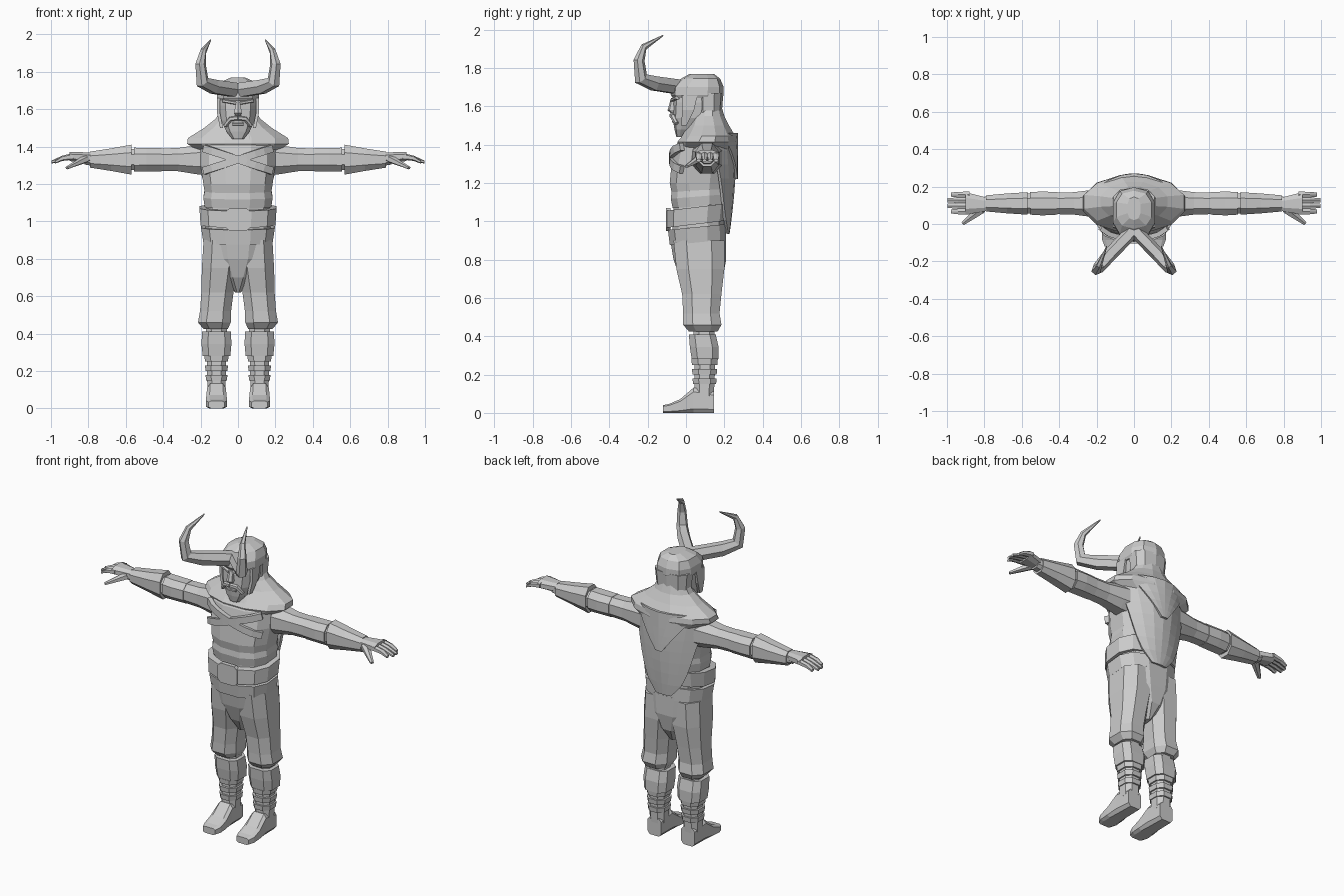
import bpy, bmesh, math
from mathutils import Vector

if "Cube" in bpy.data.objects:
    bpy.data.objects.remove(bpy.data.objects["Cube"], do_unlink=True)

SHADE = .6
grey = bpy.data.materials.new("plain grey")
grey.use_nodes = True
grey.diffuse_color = (SHADE, SHADE, SHADE, 1)
grey.node_tree.nodes["Principled BSDF"].inputs["Base Color"].default_value = grey.diffuse_color

RIGHTWARD, BACKWARD, UPWARD = Vector((1, 0, 0)), Vector((0, 1, 0)), Vector((0, 0, 1))
LEG_X, ARM_Y, ARM_Z = .115, .11, 1.33


def finish(name, bm, mirror=False):
    bmesh.ops.recalc_face_normals(bm, faces=bm.faces)
    mesh = bpy.data.meshes.new(name)
    bm.to_mesh(mesh)
    bm.free()
    mesh.materials.append(grey)
    part = bpy.data.objects.new(name, mesh)
    bpy.context.collection.objects.link(part)
    if mirror:
        part.modifiers.new("Mirror", 'MIRROR').use_mirror_merge = False
    return part


def loft(name, rings, sides=8, up=UPWARD, axis=None, boxy=.8, mirror=False):
    """Skin rings (centre, radius across, radius along up); a lower boxy is squarer."""
    bm = bmesh.new()
    angles = [(i + .5) * math.tau / sides for i in range(sides)]
    bend = lambda value: math.copysign(abs(value) ** boxy, value)
    widest = max(bend(math.cos(a)) for a in angles)
    tallest = max(bend(math.sin(a)) for a in angles)
    centres = [Vector(ring[0]) for ring in rings]
    loops = []
    for i, (centre, across, along) in enumerate(rings):
        ahead = centres[min(i + 1, len(rings) - 1)] - centres[max(i - 1, 0)]
        tangent = Vector(axis or ahead).normalized()
        u = up.cross(tangent).normalized() * across / widest
        v = tangent.cross(up.cross(tangent).normalized()) * along / tallest
        loops.append([bm.verts.new(centres[i] + u * bend(math.cos(a)) + v * bend(math.sin(a)))
                      for a in angles])
    for lower, upper in zip(loops, loops[1:]):
        for i in range(sides):
            j = (i + 1) % sides
            bm.faces.new((lower[i], lower[j], upper[j], upper[i]))
    bm.faces.new(loops[0])
    bm.faces.new(loops[-1])
    return finish(name, bm, mirror)


def level(z, front, back, half, x=0):
    """Horizontal ring between a front and a back depth."""
    return (x, (front + back) / 2, z), half, (back - front) / 2


def upright(name, *levels, sides=12, boxy=.8, tilt=0, mirror=False):
    loft(name, levels, sides, BACKWARD, (0, -tilt, 1), boxy, mirror)


def taper(name, start, end, wide, tall, **options):
    """Straight part whose two radii run evenly from start to end."""
    loft(name, [(start, wide[0], tall[0]), (end, wide[1], tall[1])], **options)


def sleeve(name, *stations, boxy=.85):
    """Arm part through stations (x, depth radius, height radius)."""
    rings = [((x, ARM_Y, ARM_Z), deep, tall) for x, deep, tall in stations]
    loft(name, rings, axis=RIGHTWARD, boxy=boxy, mirror=True)


def cloth(name, top, bottom, depth, half_width, wrap, rows=5):
    """Hanging sheet on the back; depth and half_width are rules of the drop from 0 to 1."""
    bm = bmesh.new()
    grid = []
    for r in range(rows + 1):
        drop = r / rows
        xs = [half_width(drop) * s / 3 for s in range(-3, 4)]
        z = top + (bottom - top) * drop
        grid.append([bm.verts.new((x, depth(drop) - wrap * x * x, z)) for x in xs])
    for upper, lower in zip(grid, grid[1:]):
        for i in range(len(upper) - 1):
            bm.faces.new((upper[i], upper[i + 1], lower[i + 1], lower[i]))
    solid = finish(name, bm).modifiers.new("Solidify", 'SOLIDIFY')
    solid.thickness, solid.offset = .015, 0


# Torso, belt and trousers
upright("torso", level(.95, -.07, .2, .175), level(1.1, -.065, .21, .17),
        level(1.2, -.085, .225, .185), level(1.3, -.075, .235, .2),
        level(1.4, -.05, .23, .2), level(1.48, 0, .22, .15))
upright("tunic_hem", level(.89, -.085, .21, .185), level(.97, -.095, .21, .197), tilt=.1)
upright("belt", level(.985, -.1, .21, .2), level(1.075, -.1, .22, .206), tilt=.12)
upright("waist_wrap", level(1.08, -.07, .215, .178), level(1.13, -.08, .22, .185),
        level(1.17, -.075, .22, .178), tilt=.08)
taper("buckle", (0, -.08, 1.01), (0, -.105, 1.01), (.066, .066), (.06, .06), boxy=.4)
upright("trouser_seat", level(.62, .02, .14, .015), level(.7, -.03, .19, .08),
        level(.8, -.065, .21, .155), level(.92, -.085, .21, .183))
upright("trouser_leg", level(.425, .015, .165, .065, x=.12), level(.46, -.015, .185, .088, x=.126),
        level(.52, -.015, .175, .083, x=.12), level(.62, -.02, .185, .086, x=.11),
        level(.75, -.05, .2, .096, x=.097), level(.9, -.065, .2, .094, x=.09),
        sides=8, mirror=True)

# Chest straps follow the curve of the torso
for side in (-1, 1):
    path = []
    for step in range(-4, 5):
        x = step * .045
        y = .075 - .15 * (1 - abs(step / 4.7) ** 2.5) ** .4
        path.append(((x * side, y, ARM_Z + x / 3), .013, .02))
    loft("chest_strap", path, sides=4, boxy=.5)

# Knees, shin guards, wrapped ankles and shoes
upright("knee", level(.38, .04, .15, .055, x=LEG_X), level(.45, .04, .15, .055, x=LEG_X),
        sides=8, mirror=True)
upright("shin_guard", level(.28, .03, .17, .074, x=LEG_X), level(.345, .02, .17, .08, x=LEG_X),
        level(.41, .015, .155, .077, x=LEG_X), sides=8, boxy=.65, mirror=True)
upright("ankle", level(.08, .045, .145, .048, x=LEG_X), level(.3, .045, .155, .053, x=LEG_X),
        sides=8, mirror=True)
for i in range(3):
    z, size = .15 + i * .05, .055 + i * .003
    taper("ankle_wrap", (LEG_X, .097, z), (LEG_X, .097, z + .03), (size, size + .004),
          (size + .005, size + .008), up=BACKWARD, mirror=True)
shoe = [((LEG_X, y, height), half, height) for y, height, half in
        ((.145, .055, .046), (.04, .066, .05), (-.03, .036, .055), (-.085, .024, .055), (-.12, .02, .042))]
loft("shoe", shoe, axis=-BACKWARD, boxy=.45, mirror=True)

# Arms with elbow bands, bracers and hands
sleeve("arm", (.13, .085, .085), (.22, .073, .078), (.32, .06, .062),
       (.6, .052, .055), (.72, .042, .042), (.82, .034, .026))
sleeve("elbow_band", (.41, .06, .062), (.49, .064, .062), (.555, .06, .064))
sleeve("bracer", (.57, .06, .08), (.68, .053, .06), (.79, .043, .043))
taper("palm", (.78, .105, 1.34), (.9, .11, 1.347), (.034, .06), (.028, .025),
      axis=RIGHTWARD, mirror=True)
for i in range(4):
    y = .067 + i * .03
    reach = 1 - abs(i - 1.5) ** 2 * .01
    loft("finger", [((.88, y, 1.348), .016, .018), ((.94, y, 1.337), .015, .014),
                    ((reach, y, 1.317), .011, .008)], sides=6, axis=RIGHTWARD, mirror=True)
taper("thumb", (.815, .08, 1.335), (.915, .003, 1.286), (.024, .01), (.022, .008),
      sides=6, mirror=True)

# Shoulder mantle, hanging hood and cape
upright("mantle", level(1.37, -.04, .25, .2), level(1.415, -.045, .262, .272),
        level(1.445, -.02, .257, .268), level(1.5, .015, .225, .18),
        level(1.55, .035, .2, .118), level(1.6, .06, .185, .09), boxy=1)
cloth("hood", 1.46, 1.22, lambda drop: .263, lambda drop: .2 - .18 * drop, wrap=2)
cloth("cape", 1.44, .935, lambda drop: .257 - .037 * drop ** 2,
      lambda drop: .24 - .13 * drop - .06 * drop ** 8, wrap=2.2, rows=7)

# Head and beard
upright("head", level(1.44, -.05, 0, .03), level(1.48, -.06, .05, .062), level(1.54, -.07, .13, .09),
        level(1.62, -.068, .16, .1), level(1.69, -.06, .17, .1), sides=10)
upright("nose", level(1.565, -.08, -.05, .014), level(1.58, -.096, -.05, .02),
        level(1.645, -.078, -.05, .012), sides=6)
loft("moustache", [((0, -.075, 1.553), .012, .012), ((.04, -.066, 1.547), .014, .013),
                   ((.068, -.05, 1.51), .01, .011)], sides=6, mirror=True)
taper("lower_lip", (-.03, -.06, 1.52), (.03, -.06, 1.52), (.012, .012), (.008, .008), sides=6)
taper("brow", (.008, -.07, 1.632), (.08, -.045, 1.645), (.012, .012), (.009, .009),
      sides=6, mirror=True)

# Helmet with neck guard, cheek plates and horns
upright("helmet", level(1.645, -.07, .19, .106), level(1.66, -.08, .197, .113),
        level(1.7, -.075, .197, .112), level(1.745, -.025, .178, .094),
        level(1.77, .02, .145, .035), sides=10)
upright("neck_guard", level(1.54, .05, .185, .098), level(1.67, .04, .195, .11), sides=10)
upright("cheek_plate", level(1.5, -.025, .002, .008, x=.088), level(1.58, -.02, .042, .008, x=.104),
        level(1.66, -.02, .06, .008, x=.104), sides=4, mirror=True)
horn = [(0, -.03, 1.7), (.13, -.165, 1.72), (.19, -.235, 1.745),
        (.2, -.245, 1.84), (.185, -.22, 1.91), (.146, -.12, 1.97)]
radii = [.003 + .035 * (1 - (i / 5) ** 2) for i in range(len(horn))]
loft("horn", list(zip(horn, radii, radii)), sides=6, up=Vector((.74, .67, 0)), mirror=True)
